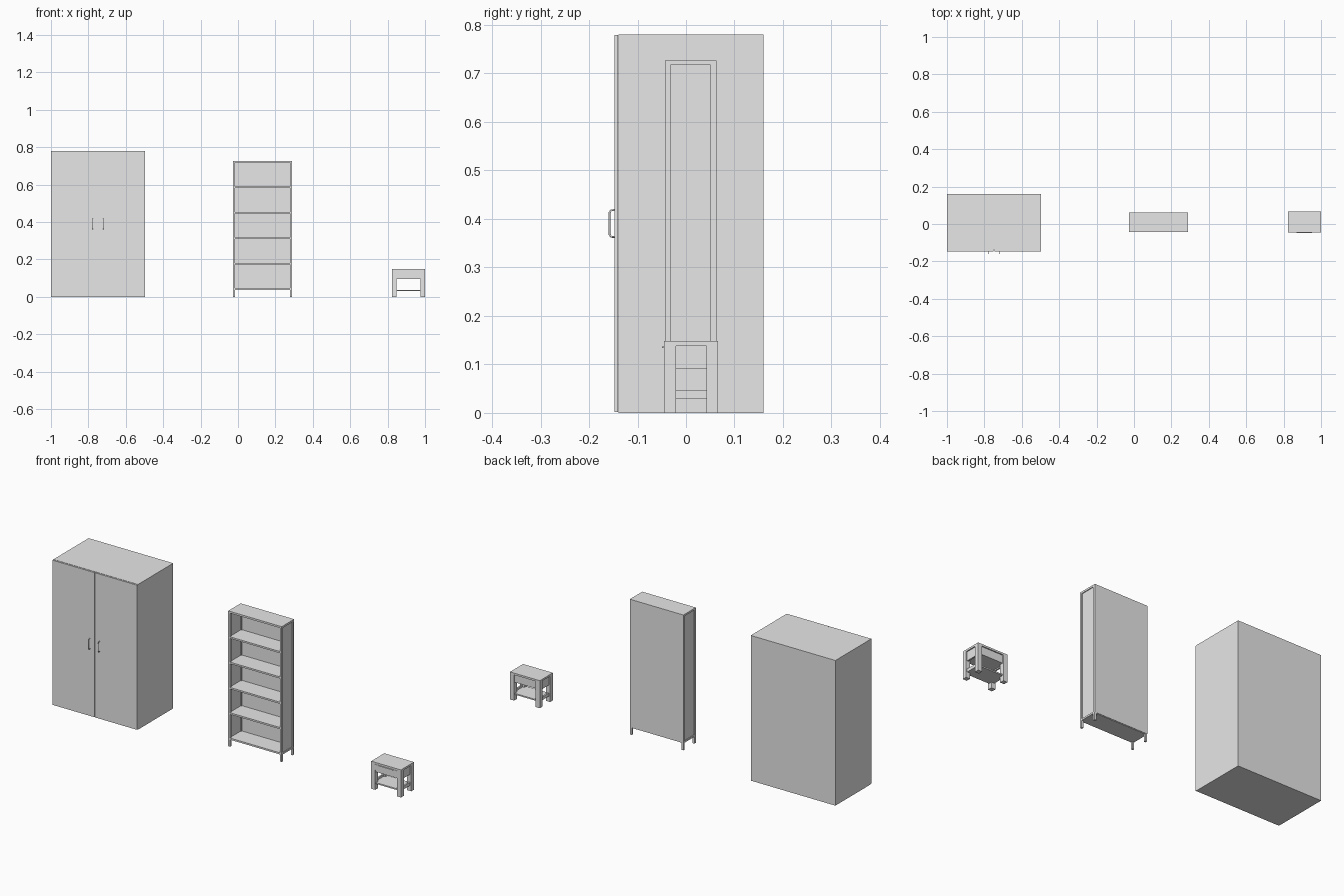
import bpy
import bmesh
from mathutils import Vector

old = bpy.data.objects.get("Cube")
if old:
    bpy.data.objects.remove(old, do_unlink=True)

grey = bpy.data.materials.new("plain_grey")
grey.use_nodes = True
grey.diffuse_color = (0.8, 0.8, 0.8, 1)
grey.node_tree.nodes["Principled BSDF"].inputs["Base Color"].default_value = (0.8, 0.8, 0.8, 1)


def box(name, x, y, z):
    """Box given by its (min, max) range on each axis."""
    lo, hi = (Vector(c) for c in zip(x, y, z))
    bm = bmesh.new()
    bmesh.ops.create_cube(bm, size=1)
    for v in bm.verts:
        v.co = (lo + hi) / 2 + v.co * (hi - lo)
    mesh = bpy.data.meshes.new(name)
    bm.to_mesh(mesh)
    bm.free()
    mesh.materials.append(grey)
    obj = bpy.data.objects.new(name, mesh)
    bpy.context.collection.objects.link(obj)
    return obj


def handle(name, x):
    """Upright D-shaped pull with rounded bends."""
    curve = bpy.data.curves.new(name, "CURVE")
    curve.dimensions = "3D"
    curve.bevel_depth = 0.002
    curve.bevel_resolution = 2
    curve.use_fill_caps = True
    path = [(-0.145, 0.363), (-0.154, 0.363), (-0.158, 0.368),
            (-0.158, 0.413), (-0.154, 0.418), (-0.145, 0.418)]
    spline = curve.splines.new("POLY")
    spline.points.add(len(path) - 1)
    for point, (y, z) in zip(spline.points, path):
        point.co = (x, y, z, 1)
    curve.materials.append(grey)
    bpy.context.collection.objects.link(bpy.data.objects.new(name, curve))


def corner_legs(name, x, y, height, wx, wy):
    """Four square legs standing in the corners of a rectangle."""
    for side, x0 in (("right", x[0]), ("left", x[1] - wx)):
        for end, y0 in (("front", y[0]), ("back", y[1] - wy)):
            box(f"{name}_{end}_{side}_leg", (x0, x0 + wx), (y0, y0 + wy), (0, height))


# Wardrobe: carcass, two doors and their handles
box("wardrobe_body", (-1, -0.497), (-0.139, 0.16), (0, 0.78))
box("wardrobe_right_door", (-1, -0.75), (-0.147, -0.14), (0.002, 0.779))
box("wardrobe_left_door", (-0.747, -0.497), (-0.147, -0.14), (0.002, 0.779))
handle("right_door_handle", -0.777)
handle("left_door_handle", -0.72)

# Bookcase: corner posts, framed side panels, shelves and back
BX, BY, BTOP = (-0.028, 0.29), (-0.043, 0.062), 0.727
POST = 0.011
corner_legs("bookcase", BX, BY, BTOP - 0.01, POST, POST)
box("bookcase_top", BX, BY, (BTOP - 0.01, BTOP))
box("bookcase_back", BX, (BY[1] - 0.004, BY[1] + 0.0005), (0.04, BTOP))
for side, x0 in (("right", BX[0]), ("left", BX[1] - POST)):
    box(f"bookcase_{side}_panel", (x0 + 0.004, x0 + 0.007), BY_IN := (BY[0] + 0.005, BY[1] - 0.005), (0.04, BTOP - 0.005))
    box(f"bookcase_{side}_lower_rail", (x0, x0 + POST), BY_IN, (0.037, 0.046))
for i in range(5):
    z = 0.046 + 0.136 * i
    box(f"bookcase_shelf_{i + 1}", (BX[0] + 0.005, BX[1] - 0.005), (BY[0] + 0.001, BY[1] - 0.002), (z - 0.009, z))

# Bedside table: top, legs, drawer case, drawer and lower shelf
NX, NY, NTOP = (0.823, 1.0), (-0.045, 0.066), 0.148
LEG = 0.024
corner_legs("bedside", NX, NY, NTOP - 0.01, LEG, LEG)
box("bedside_top", NX, NY, (NTOP - 0.01, NTOP))
INNER = (NX[0] + LEG, NX[1] - LEG)
for side, x0 in (("right", NX[0] + 0.006), ("left", NX[1] - 0.014)):
    box(f"bedside_{side}_apron", (x0, x0 + 0.008), (NY[0] + LEG, NY[1] - LEG), (0.09, NTOP - 0.01))
    box(f"bedside_{side}_lower_rail", (x0, x0 + 0.008), (NY[0] + LEG, NY[1] - LEG), (0.037, 0.047))
box("bedside_back_apron", INNER, (NY[1] - 0.014, NY[1] - 0.006), (0.096, NTOP - 0.01))
box("bedside_case_floor", (NX[0] + 0.01, NX[1] - 0.01), (NY[0] + 0.006, NY[1] - 0.01), (0.096, 0.1))
box("bedside_front_rail", INNER, (NY[0] + 0.003, NY[0] + 0.012), (0.096, 0.106))
box("bedside_drawer_front", INNER, (NY[0] - 0.0005, NY[0] + 0.008), (0.107, NTOP - 0.011))
box("bedside_drawer_pull", (0.87, 0.953), (NY[0] - 0.004, NY[0]), (0.134, 0.137))
box("bedside_lower_shelf", (NX[0] + 0.006, NX[1] - 0.006), (NY[0] + 0.006, NY[1] - 0.006), (0.03, 0.037))
